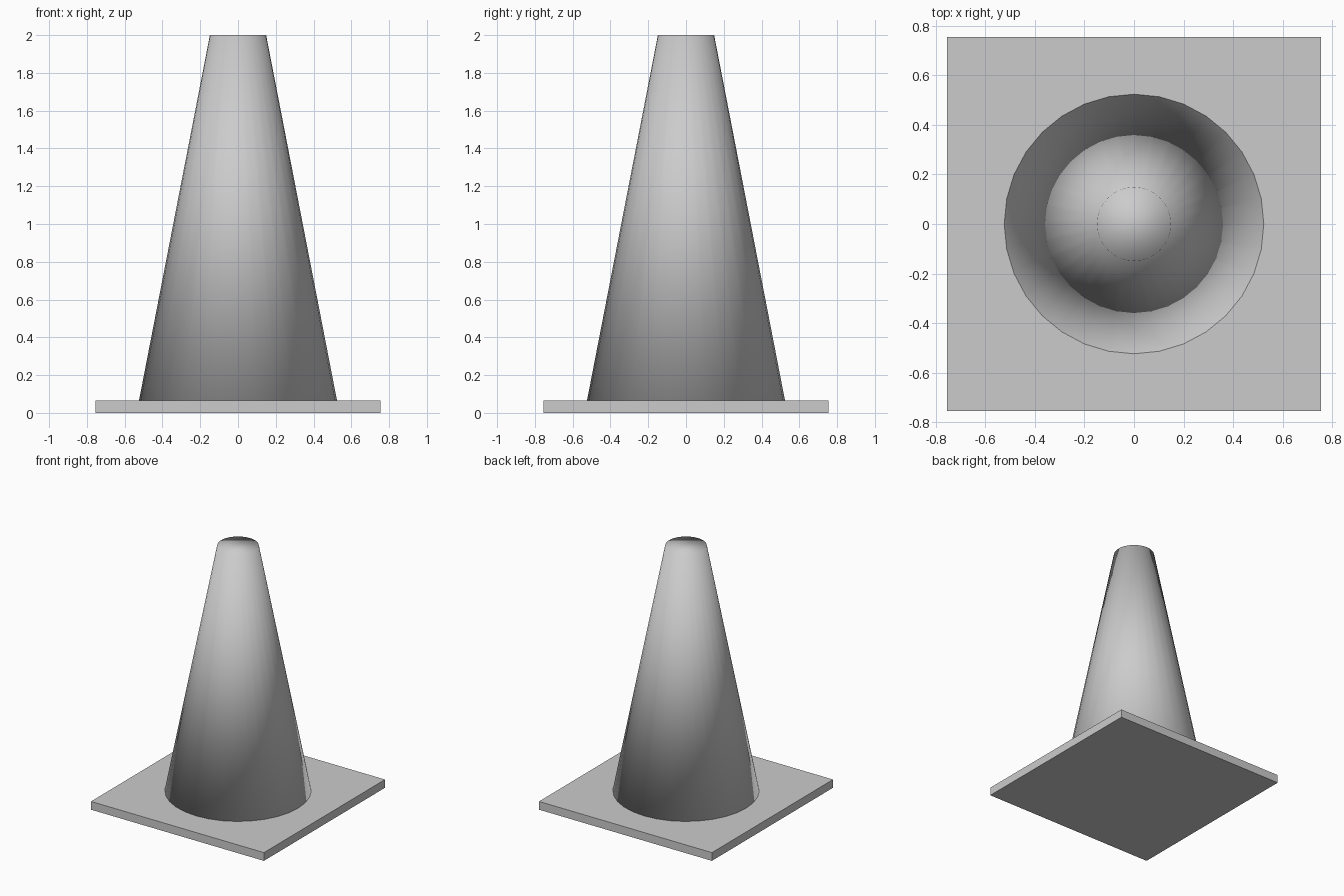
import bpy

if "Cube" in bpy.data.objects:
    bpy.data.objects.remove(bpy.data.objects["Cube"])

PLATE_H = 0.065
CONE_BOTTOM = 0.03

# Square base plate, flat shaded
bpy.ops.mesh.primitive_cube_add(size=1, location=(0, 0, PLATE_H / 2))
plate = bpy.context.object
plate.name = "base_plate"
plate.scale = (1.51, 1.51, PLATE_H)
bpy.ops.object.transform_apply(location=False, rotation=False, scale=True)

# Tapered cone body with closed ends, sunk slightly into the plate, smooth all over
bpy.ops.mesh.primitive_cone_add(
    vertices=32, radius1=0.531, radius2=0.149, depth=2 - CONE_BOTTOM,
    end_fill_type='NGON', location=(0, 0, (2 + CONE_BOTTOM) / 2))
cone = bpy.context.object
cone.name = "cone_body"
bpy.ops.object.shade_smooth()
